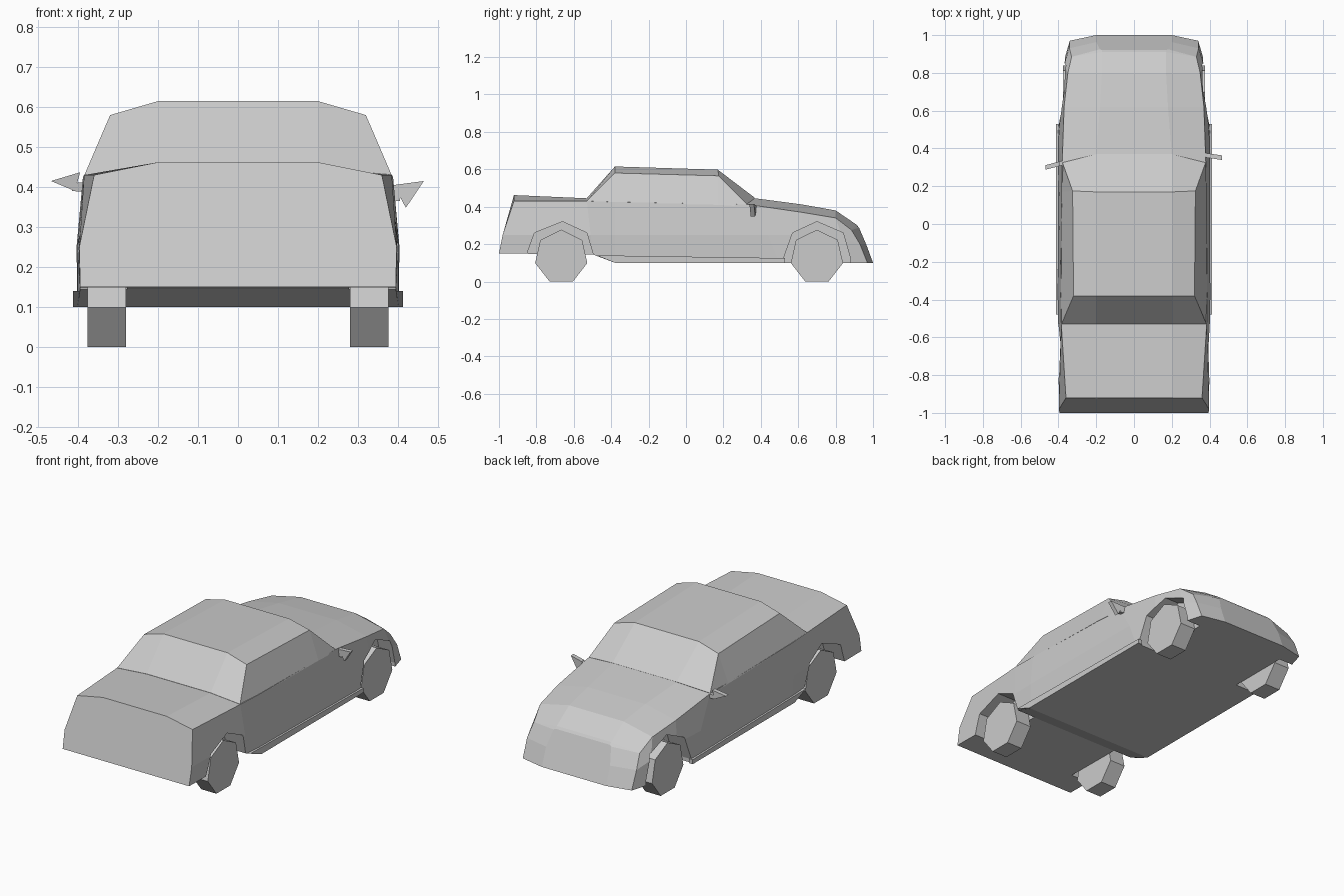
import bpy, bmesh, math

if "Cube" in bpy.data.objects:
    bpy.data.objects.remove(bpy.data.objects["Cube"])


def mesh_object(name, verts, faces):
    bm = bmesh.new()
    vs = [bm.verts.new(v) for v in verts]
    for f in faces:
        bm.faces.new([vs[i] for i in f])
    bmesh.ops.recalc_face_normals(bm, faces=bm.faces)
    me = bpy.data.meshes.new(name)
    bm.to_mesh(me)
    bm.free()
    ob = bpy.data.objects.new(name, me)
    bpy.context.collection.objects.link(ob)
    return ob


def loft(name, rings):
    n = len(rings[0])
    verts = [p for r in rings for p in r]
    faces = [list(range(n)), list(range(len(verts) - n, len(verts)))]
    for s in range(len(rings) - 1):
        for i in range(n):
            j = (i + 1) % n
            faces.append([s * n + i, s * n + j, (s + 1) * n + j, (s + 1) * n + i])
    return mesh_object(name, verts, faces)


def mirrored(half):
    return half + [(-x, y, z) for x, y, z in reversed(half)]


def prism_x(name, yz, x0, x1):
    return loft(name, [[(x, y, z) for y, z in yz] for x in (x0, x1)])


# Lower body: half sections (sill, waist, belt, crown) from one end to the other
stations = [
    [(.395, -1, .15), (.397, -.98, .25), (.36, -.92, .43), (.2, -.92, .462)],
    [(.395, -.5, .145), (.402, -.51, .25), (.385, -.53, .43), (.2, -.53, .445)],
    [(.402, -.38, .10), (.404, -.38, .25), (.388, -.38, .425), (.2, -.38, .44)],
    [(.402, .5, .10), (.40, .44, .25), (.38, .33, .412), (.2, .37, .445)],
    [(.388, .64, .10), (.386, .63, .25), (.37, .62, .37), (.18, .62, .412)],
    [(.372, .86, .10), (.37, .84, .23), (.35, .8, .34), (.17, .8, .38)],
    [(.34, .97, .10), (.342, .93, .2), (.33, .885, .275), (.17, .91, .305)],
    [(.2, 1, .10), (.2, .963, .2), (.18, .925, .288), (.17, .92, .293)],
]
body = loft("body", [mirrored(s) for s in stations])

# Wheel arches cut into the sides
arches = {
    "rear_end": [(-.85, -.05), (-.85, .15), (-.81, .26), (-.66, .32), (-.53, .26), (-.495, .14), (-.495, -.05)],
    "nose_end": [(.52, -.05), (.52, .12), (.57, .26), (.70, .32), (.84, .26), (.88, .12), (.88, -.05)],
}
for end, outline in arches.items():
    for side in (-1, 1):
        cut = prism_x("arch_cutter_" + end, outline, side * .278, side * .6)
        cut.hide_render = True
        cut.hide_viewport = True
        mod = body.modifiers.new("arch", 'BOOLEAN')
        mod.operation = 'DIFFERENCE'
        mod.solver = 'EXACT'
        mod.object = cut

# Cabin: tapered upper with bevelled roof edges and sloping screens
cabin_sections = [
    [(.385, -.53, .42), (.384, -.53, .431), (.2, -.53, .446)],
    [(.388, -.38, .42), (.32, -.38, .58), (.2, -.38, .615)],
    [(.384, .17, .41), (.325, .175, .565), (.2, .17, .598)],
    [(.38, .32, .40), (.379, .325, .414), (.2, .37, .446)],
]
loft("cabin", [mirrored(s) for s in cabin_sections])

# Sills along the doors
for side in (-1, 1):
    prism_x("sill", [(-.38, .10), (.53, .10), (.53, .125), (-.48, .14)],
            side * .39, side * .413)

# Seven-sided wheels
for side in (-1, 1):
    for y in (-.667, .70):
        ring = [(y + .143 * math.sin(math.tau * k / 7),
                 .131 + .146 * math.cos(math.tau * k / 7)) for k in range(7)]
        prism_x("wheel", ring, side * .28, side * .376)

# Door mirrors: short stem and pointed housing, slightly different each side
def door_mirror(name, head, stem, y_in, y_out):
    x_in = stem[0][0]
    for part, outline in (("housing", head), ("stem", stem)):
        rings = []
        for dy in (-.012, .012):
            rings.append([(x, y_in + (y_out - y_in) * abs(x - x_in) / .09 + dy, z)
                          for x, z in outline])
        loft(name + "_" + part, rings)


door_mirror("left_mirror", [(-.468, .415), (-.395, .437), (-.408, .39)],
            [(-.37, .387), (-.415, .39), (-.42, .41), (-.37, .412)], .325, .302)
door_mirror("right_mirror", [(.465, .415), (.39, .405), (.42, .348)],
            [(.37, .365), (.405, .365), (.41, .40), (.37, .405)], .365, .352)
